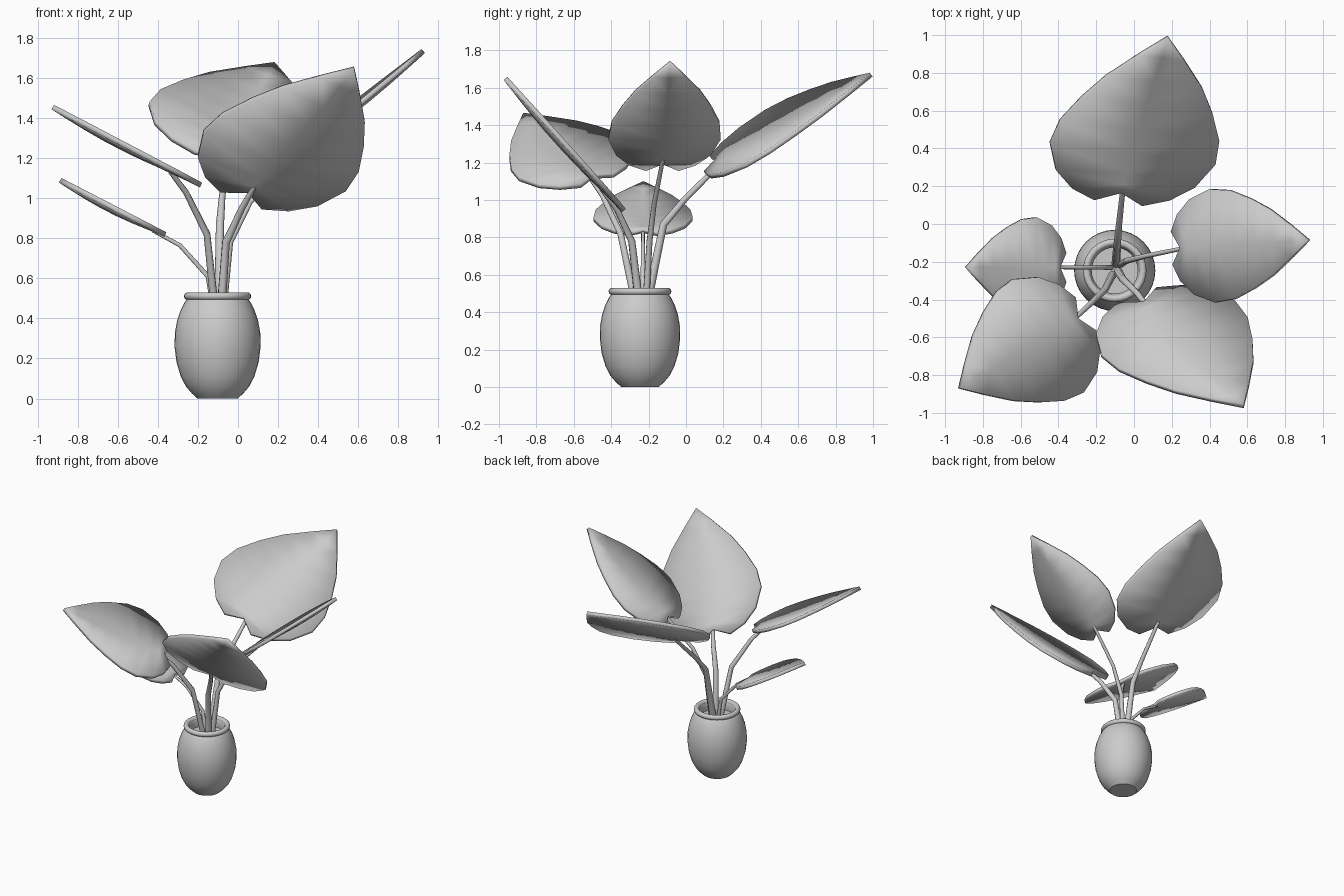
import bpy, bmesh, math
from mathutils import Vector

if "Cube" in bpy.data.objects:
    bpy.data.objects.remove(bpy.data.objects["Cube"])

PX, PY = -0.102, -0.246   # pot axis


def smooth(ob, angle=35):
    bpy.ops.object.select_all(action='DESELECT')
    ob.select_set(True)
    bpy.context.view_layer.objects.active = ob
    bpy.ops.object.shade_smooth_by_angle(angle=math.radians(angle))


def add_mesh(name, bm):
    bmesh.ops.recalc_face_normals(bm, faces=bm.faces)
    me = bpy.data.meshes.new(name)
    bm.to_mesh(me)
    bm.free()
    ob = bpy.data.objects.new(name, me)
    bpy.context.collection.objects.link(ob)
    return ob


def lathe(name, profile, seg=32):
    bm = bmesh.new()
    vs = [bm.verts.new((r, 0, z)) for r, z in profile]
    es = [bm.edges.new(p) for p in zip(vs, vs[1:])]
    bmesh.ops.spin(bm, geom=vs + es, cent=(0, 0, 0), axis=(0, 0, 1),
                   angle=2 * math.pi, steps=seg)
    bmesh.ops.remove_doubles(bm, verts=bm.verts, dist=1e-4)
    ob = add_mesh(name, bm)
    ob.location = (PX, PY, 0)
    smooth(ob)
    return ob


# Barrel-shaped pot with an inner wall down to the soil
lathe("pot", [(0, 0), (.1, 0), (.128, .025), (.158, .06), (.184, .11),
              (.205, .18), (.215, .26), (.213, .33), (.202, .39), (.185, .44),
              (.165, .48), (.15, .5), (.13, .51), (.122, .49), (.125, .45),
              (0, .45)])

# Rolled rim
bpy.ops.mesh.primitive_torus_add(major_radius=.149, minor_radius=.019,
                                 major_segments=32, minor_segments=12,
                                 location=(PX, PY, .511))
rim = bpy.context.object
rim.name = "pot_rim"
smooth(rim)

# Heart leaf template: (along the midrib, half width) and midrib stations
OUT = [(-.065, .29), (-.01, .59), (.09, .84), (.25, 1), (.40, .96),
       (.56, .79), (.71, .58), (.87, .27)]
MID = [0, .05, .13, .26, .41, .57, .72, .87]


def leaf(name, notch, tip, side):
    notch, tip, side = Vector(notch), Vector(tip), Vector(side)
    axis = tip - notch
    n = axis.cross(side).normalized()
    if n.z < 0:
        n = -n
    bm = bmesh.new()
    mid = [bm.verts.new(notch + axis * u - n * .018 * math.sin(math.pi * u))
           for u in MID]
    end = bm.verts.new(tip)
    for s in (1, -1):
        edge = [bm.verts.new(notch + axis * u + side * v * s) for u, v in OUT]
        for j in range(len(OUT) - 1):
            bm.faces.new((mid[j], mid[j + 1], edge[j + 1], edge[j]))
        bm.faces.new((mid[-1], end, edge[-1]))
    ob = add_mesh(name, bm)
    sol = ob.modifiers.new("thickness", 'SOLIDIFY')
    sol.thickness = .026
    sol.offset = 0
    smooth(ob)


def stem(name, points, r0, r1):
    cu = bpy.data.curves.new(name, 'CURVE')
    cu.dimensions = '3D'
    cu.bevel_depth = 1
    cu.bevel_resolution = 2
    cu.use_fill_caps = True
    sp = cu.splines.new('POLY')
    sp.points.add(len(points) - 1)
    for i, p in enumerate(points):
        sp.points[i].co = (*p, 1)
        sp.points[i].radius = r0 + (r1 - r0) * i / (len(points) - 1)
    ob = bpy.data.objects.new(name, cu)
    bpy.context.collection.objects.link(ob)


# name: notch, tip, half-width vector, stem start, stem bends, stem radii
PLANT = {
    "back": ((-.07, .17, 1.215), (.18, .99, 1.67), (.437, -.054, -.143),
             (-.095, -.21, .44), [(-.09, -.12, .87), (-.08, -.01, 1.0)], .024, .013),
    "right": ((.25, -.125, 1.2), (.925, -.085, 1.735), (-.015, .3, 0),
              (-.075, -.215, .44), [(-.04, -.195, .78), (.06, -.17, .98)], .019, .011),
    "front_right": ((.05, -.42, 1.035), (.58, -.965, 1.65), (.355, .14, -.145),
                    (-.085, -.25, .44), [(-.06, -.29, .78), (.02, -.37, .95)], .023, .013),
    "front_left": ((-.30, -.50, 1.125), (-.925, -.87, 1.455), (.185, -.30, -.095),
                   (-.115, -.27, .44), [(-.155, -.35, .82), (-.26, -.45, 1.03)], .021, .012),
    "left": ((-.395, -.23, .835), (-.888, -.228, 1.09), (0, .265, 0),
             (-.12, -.23, .44), [(-.15, -.23, .61), (-.29, -.23, .765)], .014, .009),
}

# Leaves with bent tapering stems
for key, (notch, tip, side, start, bends, r0, r1) in PLANT.items():
    leaf(key + "_leaf", notch, tip, side)
    end = Vector(notch).lerp(Vector(tip), .06) - Vector((0, 0, .012))
    stem(key + "_stem", [start] + bends + [end], r0, r1)
